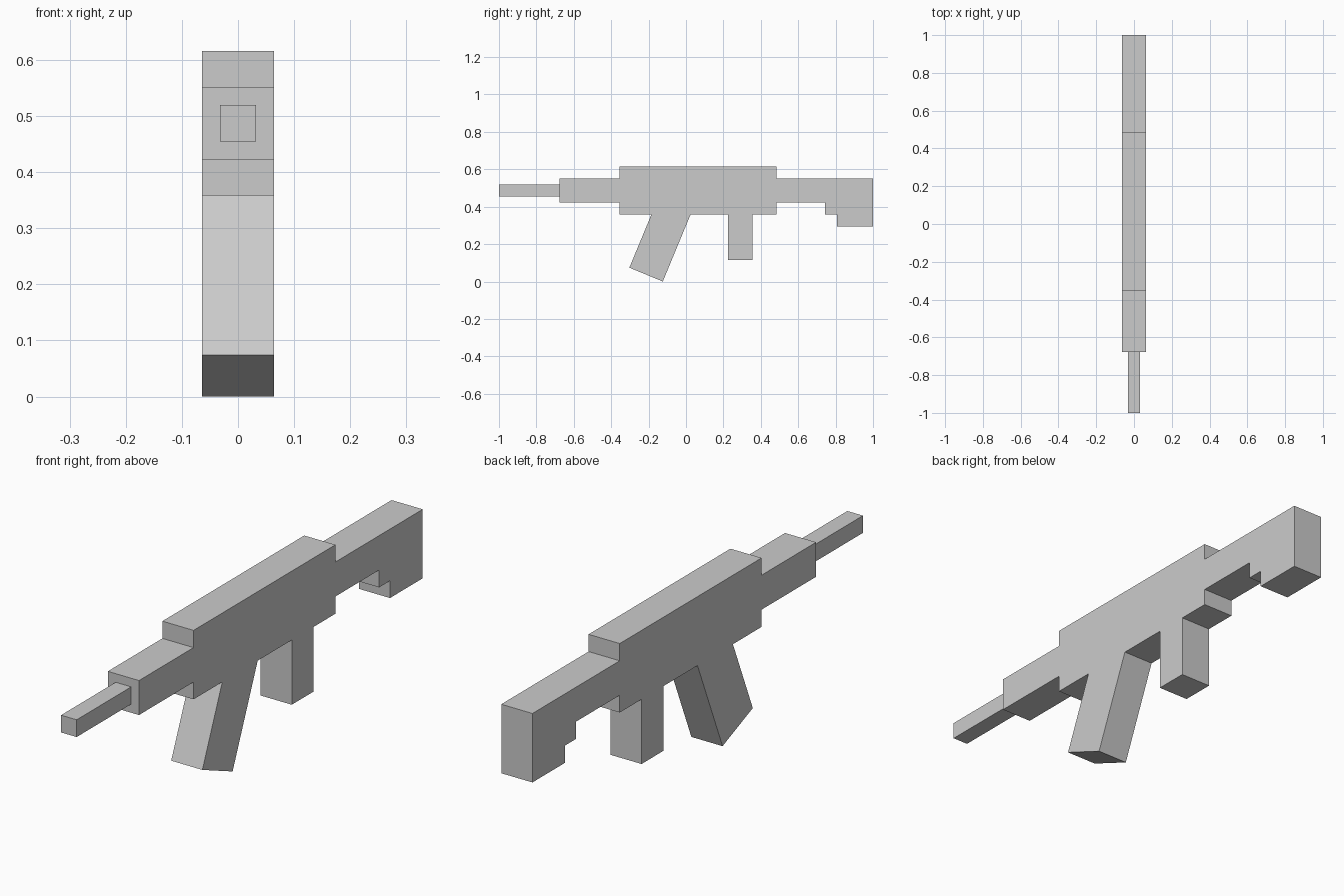
import bpy
import bmesh
from math import radians, tan, sin, cos

cube = bpy.data.objects.get("Cube")
if cube:
    bpy.data.objects.remove(cube, do_unlink=True)

CELL = 2 / 31          # the whole design sits on a block grid
BASE = 0.358           # height of the receiver's underside

grey = bpy.data.materials.new("plain grey")
grey.use_nodes = True
colour = (0.6, 0.6, 0.6, 1)
grey.diffuse_color = colour
grey.node_tree.nodes["Principled BSDF"].inputs["Base Color"].default_value = colour


def extrude_profile(name, points, half_width=CELL):
    """Extrude a side profile of (y, z) points symmetrically across x."""
    bm = bmesh.new()
    face = bm.faces.new([bm.verts.new((-half_width, y, z)) for y, z in points])
    result = bmesh.ops.extrude_face_region(bm, geom=[face])
    moved = [v for v in result["geom"] if isinstance(v, bmesh.types.BMVert)]
    bmesh.ops.translate(bm, verts=moved, vec=(2 * half_width, 0, 0))
    bmesh.ops.recalc_face_normals(bm, faces=bm.faces)
    mesh = bpy.data.meshes.new(name)
    bm.to_mesh(mesh)
    bm.free()
    mesh.materials.append(grey)
    obj = bpy.data.objects.new(name, mesh)
    bpy.context.collection.objects.link(obj)
    return obj


def grid(points):
    """Convert grid cells (from the muzzle, above the underside) to units."""
    return [(-1 + a * CELL, BASE + b * CELL) for a, b in points]


def block(name, a0, a1, b0, b1, half_width=CELL):
    corners = [(a0, b0), (a1, b0), (a1, b1), (a0, b1)]
    return extrude_profile(name, grid(corners), half_width)


# Straight blocks along the length
block("barrel", 0, 5, 1.5, 2.5, CELL / 2)
block("handguard", 5, 10, 1, 3)
block("receiver", 10, 23, 0, 4)
block("rear_grip", 19, 21, -3.75, 0)

# Stock with a stepped butt
extrude_profile("stock", grid([(23, 1), (27, 1), (27, 0), (28, 0),
                               (28, -1), (31, -1), (31, 3), (23, 3)]))

# Slanted magazine, cut level where it meets the receiver
tilt = radians(22.5)
width = 3 * CELL
rear_y, rear_z = -0.124, 0.0
front_y, front_z = rear_y - width * cos(tilt), rear_z + width * sin(tilt)
extrude_profile("magazine", [
    (front_y, front_z), (rear_y, rear_z),
    (rear_y + (BASE - rear_z) * tan(tilt), BASE),
    (front_y + (BASE - front_z) * tan(tilt), BASE)])
